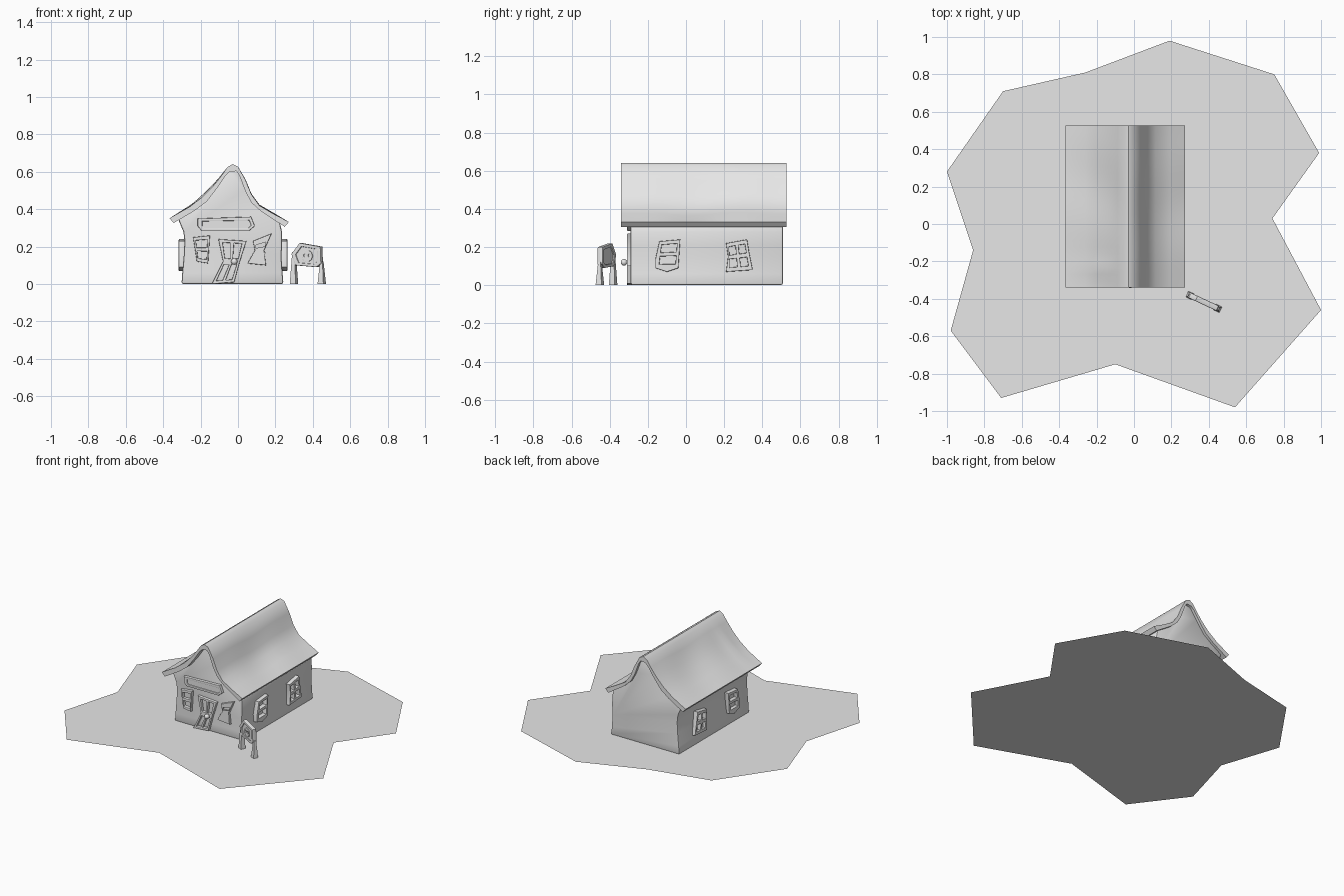
import bpy, bmesh, math
from mathutils import Vector

cube = bpy.data.objects.get("Cube")
if cube:
    bpy.data.objects.remove(cube, do_unlink=True)

grey = bpy.data.materials.new("plain_grey")
grey.use_nodes = True
grey.diffuse_color = (.8, .8, .8, 1)
grey.node_tree.nodes["Principled BSDF"].inputs["Base Color"].default_value = (.8, .8, .8, 1)


def finish(obj):
    """Turn curves and modifiers into a plain mesh, then shade and colour it."""
    bpy.ops.object.select_all(action='DESELECT')
    obj.select_set(True)
    bpy.context.view_layer.objects.active = obj
    bpy.ops.object.convert(target='MESH')
    obj = bpy.context.view_layer.objects.active
    obj.data.materials.clear()
    obj.data.materials.append(grey)
    bpy.ops.object.shade_smooth_by_angle(angle=math.radians(40))
    return obj


def add_object(name, data):
    obj = bpy.data.objects.new(name, data)
    bpy.context.collection.objects.link(obj)
    return obj


def mesh_object(name, bm):
    bmesh.ops.recalc_face_normals(bm, faces=bm.faces)
    mesh = bpy.data.meshes.new(name)
    bm.to_mesh(mesh)
    bm.free()
    return add_object(name, mesh)


def loft(name, sections):
    """Skin a row of closed sections and cap both ends."""
    bm = bmesh.new()
    rings = [[bm.verts.new(p) for p in section] for section in sections]
    for a, b in zip(rings, rings[1:]):
        for i in range(len(a)):
            j = (i + 1) % len(a)
            bm.faces.new((a[i], a[j], b[j], b[i]))
    bm.faces.new(rings[0])
    bm.faces.new(rings[-1])
    return mesh_object(name, bm)


def panes(quad, cols=1, rows=1, gap=.14):
    """Crooked openings spread evenly over a quad (bl, br, tr, tl)."""
    bl, br, tr, tl = [Vector(p) for p in quad]

    def at(u, v):
        return bl.lerp(br, u).lerp(tl.lerp(tr, u), v)

    w, h = (1 - gap * (cols + 1)) / cols, (1 - gap * (rows + 1)) / rows
    result = []
    for c in range(cols):
        for r in range(rows):
            u, v = gap + c * (w + gap), gap + r * (h + gap)
            result.append([at(u, v), at(u + w, v), at(u + w, v + h), at(u, v + h)])
    return result


def plate(name, outline, holes, location, turn, depth=.03, soft=.004, flip=1):
    """Upright rounded plate with openings; outline is in hundredths."""
    curve = bpy.data.curves.new(name, 'CURVE')
    curve.dimensions = '2D'
    curve.fill_mode = 'BOTH'
    curve.extrude = depth / 2 - soft
    curve.bevel_depth = soft
    curve.bevel_resolution = 1
    curve.offset = -soft
    for loop in [outline] + holes:
        spline = curve.splines.new('POLY')
        spline.points.add(len(loop) - 1)
        spline.use_cyclic_u = True
        for point, (u, v) in zip(spline.points, loop):
            point.co = (flip * u / 100, v / 100, 0, 1)
    obj = add_object(name, curve)
    obj.location = location
    obj.rotation_euler = (math.pi / 2, 0, turn)
    return finish(obj)


# Ground: one flat, irregular star-like sheet
ground_outline = [(-.70, .71), (-.26, .81), (.19, .98), (.75, .8), (.99, .38), (.74, .03), (1, -.46),
                  (.54, -.98), (-.1, -.75), (-.71, -.93), (-.98, -.57), (-.86, -.14), (-1, .28)]
bm = bmesh.new()
bm.faces.new([bm.verts.new((x, y, 0)) for x, y in reversed(ground_outline)])
ground = mesh_object("ground", bm)
ground.data.flip_normals() if ground.data.polygons[0].normal.z < 0 else None
finish(ground)

# Roof: swept, uneven gable shell with a gentle waviness between its ends
roof_top = [(-.366, .352), (-.26, .412), (-.19, .465), (-.136, .52), (-.088, .58), (-.058, .624), (-.03, .641),
            (0, .628), (.04, .556), (.072, .478), (.115, .419), (.19, .375), (.272, .332)]
roof_under = [(-.344, .326), (-.232, .392), (-.168, .44), (-.11, .515), (-.067, .579), (-.045, .6),
              (-.008, .604), (.008, .579), (.04, .494), (.072, .435), (.125, .387), (.25, .306)]


def roof_section(t):
    y = -.34 + .867 * t
    section = []
    for i, (x, z) in enumerate(roof_top):
        if 0 < i < len(roof_top) - 1 and abs(x + .03) > .05:
            z += .008 * math.sin(9 * t + 6 * x) * math.sin(math.pi * t)
            if x < 0:  # raised patch near the front
                z += .014 * math.exp(-((x + .18) / .07) ** 2 - ((y + .24) / .05) ** 2)
        section.append((x, y, z))
    return section + [(x, y, z) for x, z in reversed(roof_under)]


STEPS = 24
finish(loft("roof", [roof_section(i / STEPS) for i in range(STEPS + 1)]))

# Walls: slightly waisted body whose gables tuck into the roof
left_side = [(-.302, .001), (-.298, .06), (-.29, .15), (-.286, .23), (-.292, .28), (-.32, .347)]
right_side = [(.222, .336), (.235, .28), (.236, .21), (.232, .15), (.238, .06), (.243, .001)]
gable = [(x, z + .014) for x, z in roof_under[1:-1]]
wall_profile = left_side + gable + right_side
walls = loft("walls", [[(x, y, z) for x, z in wall_profile] for y in (-.29, .508)])
bevel = walls.modifiers.new("soft_edges", 'BEVEL')
bevel.width = .01
bevel.segments = 2
bevel.limit_method = 'ANGLE'
bevel.angle_limit = math.radians(60)
finish(walls)

# Front windows, each with two stacked panes
FRONT = -.295
left_quad = [(-22, 12), (-16, 11), (-15, 26), (-24, 25)]
right_quad = [(5, 11), (15, 10), (18, 27), (8, 23)]
right_outline = right_quad[:2] + [(14, 18)] + right_quad[2:] + [(9, 18)]
plate("front_window_right", left_quad, panes(left_quad, 1, 2), (0, FRONT, 0), 0)
plate("front_window_left", right_outline, panes(right_quad, 1, 2, .2), (0, FRONT, 0), 0)

# Side windows, repeated on both long walls
tall_quad = [(-16, 9), (-4, 9), (-3, 24), (-14, 23)]
tall_outline = [(-16, 9), (-10, 7), (-4, 9), (-3, 24), (-14, 23), (-16, 14)]
wide_quad = [(21, 7), (35, 8), (32, 24), (21, 22)]
wide_outline = [(21, 7), (35, 8), (33, 18), (32, 24), (21, 22), (22, 15)]
for side, x in ((1, .247), (-1, -.3)):
    for name, outline, holes in (("tall", tall_outline, panes(tall_quad, 1, 2)),
                                 ("wide", wide_outline, panes(wide_quad, 2, 2))):
        label = "left" if side > 0 else "right"
        plate(f"{label}_{name}_window", outline, holes, (x, 0, 0), side * math.pi / 2, .034, flip=side)

# Door: bent, leaning panelled leaf with a round knob
door_upper = [(-8, 12), (1, 12), (4.5, 23), (-10.5, 24)]
door_lower = [(-14, 0), (-2, 1), (1, 12), (-8, 12)]
door_outline = door_lower + door_upper[2:]
door_outline = [door_lower[0], door_lower[1], door_lower[2], door_upper[2], door_upper[3], door_lower[3]]
plate("door", door_outline, panes(door_upper, 2, 1) + panes(door_lower, 2, 1), (0, FRONT, 0), 0)
bpy.ops.mesh.primitive_uv_sphere_add(segments=16, ring_count=10, radius=.017, location=(-.02, -.325, .12))
knob = bpy.context.object
knob.name = "door_knob"
finish(knob)

# Blank board over the door: raised rim around a thinner panel
board_outline = [(-21.6, 31), (-19.5, 28.5), (6, 28.5), (9, 31), (7, 36), (-21.6, 35)]
board_hole = [(-19, 31), (-18, 30), (5.5, 30), (7, 31.5), (6, 34), (-19, 33.5)]
plate("name_board_rim", board_outline, [board_hole], (0, FRONT, 0), 0)
plate("name_board_panel", board_outline, [], (0, FRONT, 0), 0, .016)

# Free-standing sign: rim, panel and a simple mask-like relief
TURN = math.radians(-25)
SPOT = Vector((.37, -.415, 0))
sign_outline = [(-6.4, 10), (6, 9), (8.8, 11), (8.4, 20), (-4, 22), (-8.8, 16)]
middle = Vector((.5, 15))
sign_hole = [middle + (Vector(p) - middle) * .72 for p in sign_outline]
plate("sign_rim", sign_outline, [sign_hole], SPOT, TURN)
plate("sign_panel", sign_outline, [], SPOT, TURN, .016)


def round_loop(u, v, radius, sides=10):
    angles = [math.tau * i / sides for i in range(sides)]
    return [(u + radius * math.cos(a), v + radius * math.sin(a)) for a in angles]


outward = Vector((math.sin(TURN), -math.cos(TURN), 0))
plate("sign_relief", round_loop(.5, 15, 3.2), [round_loop(u, 15.3, .8) for u in (-.8, 1.8)],
      SPOT + outward * .009, TURN, .009, .002)

# Tapered sign posts
along = Vector((math.cos(TURN), math.sin(TURN), 0))
for name, offset, height in (("right", -.078, .17), ("left", .086, .12)):
    bpy.ops.mesh.primitive_cone_add(vertices=4, radius1=.024, radius2=.01, depth=height,
                                    location=SPOT + along * offset + Vector((0, 0, height / 2 + .001)),
                                    rotation=(0, 0, TURN + math.pi / 4))
    post = bpy.context.object
    post.name = f"sign_post_{name}"
    finish(post)
